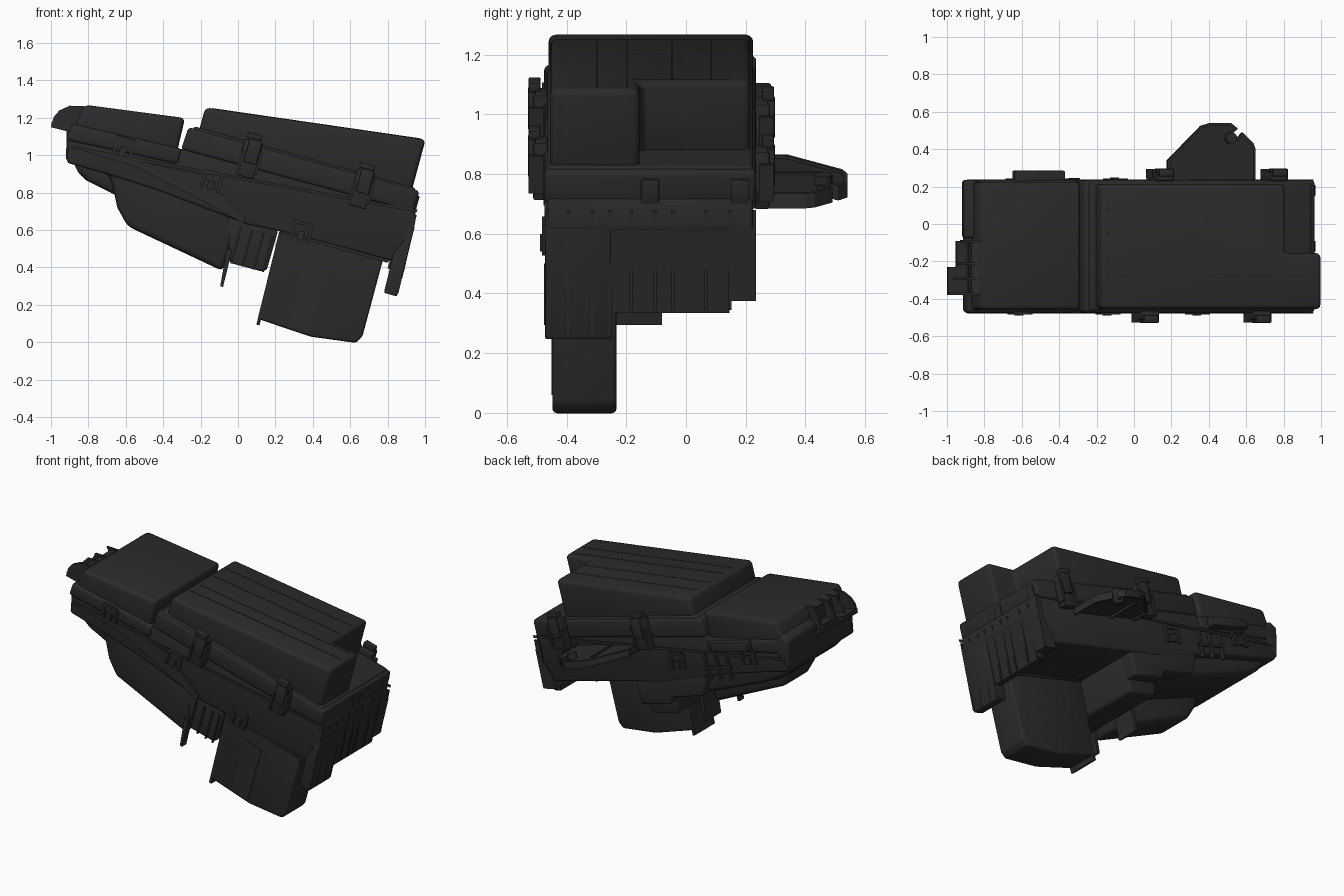
import bpy, bmesh, math
from mathutils import Matrix, Vector

mat = bpy.data.materials.new("black_plastic")
mat.diffuse_color = (0.024, 0.024, 0.024, 1)
TILT = math.radians(15.5)


def finish(name, bm, bevel=0.0, seg=3):
    bmesh.ops.recalc_face_normals(bm, faces=bm.faces)
    if bevel:
        edges = [e for e in bm.edges if len(e.link_faces) == 2 and e.calc_face_angle() > 0.3]
        bmesh.ops.bevel(bm, geom=edges, offset=bevel, segments=seg, profile=0.5,
                        affect='EDGES', clamp_overlap=True)
    me = bpy.data.meshes.new(name)
    bm.to_mesh(me)
    bm.free()
    me.materials.append(mat)
    ob = bpy.data.objects.new(name, me)
    bpy.context.collection.objects.link(ob)
    return ob


def prof(name, pts, y0, y1, bevel=0.0):
    """Front (x, z) outline extruded from y0 to y1."""
    bm = bmesh.new()
    a = [bm.verts.new((x, y0, z)) for x, z in pts]
    b = [bm.verts.new((x, y1, z)) for x, z in pts]
    n = len(pts)
    bm.faces.new(a)
    bm.faces.new(b)
    for i in range(n):
        bm.faces.new((a[i], a[(i + 1) % n], b[(i + 1) % n], b[i]))
    return finish(name, bm, bevel)


def slab(name, outline, top, bottom, bevel=0.0, lean=0.27):
    """Plan (x, y) outline between two sloping planes z = a + b*x, sides leaning."""
    bm = bmesh.new()
    t, b = [], []
    for x, y in outline:
        z = top[0] + top[1] * x
        s = (z - bottom[0] - bottom[1] * x) / (1 - bottom[1] * lean)
        t.append(bm.verts.new((x, y, z)))
        b.append(bm.verts.new((x - lean * s, y, z - s)))
    n = len(t)
    bm.faces.new(t)
    bm.faces.new(b)
    for i in range(n):
        bm.faces.new((t[i], t[(i + 1) % n], b[(i + 1) % n], b[i]))
    return finish(name, bm, bevel)


def tbox(name, c, size, bevel=0.0, tilt=TILT):
    """Box tilted like the housing."""
    bm = bmesh.new()
    bmesh.ops.create_cube(bm, size=1.0)
    m = Matrix.Translation(Vector(c)) @ Matrix.Rotation(tilt, 4, 'Y') @ Matrix.Diagonal((*size, 1))
    bmesh.ops.transform(bm, matrix=m, verts=bm.verts)
    return finish(name, bm, bevel, 2)


def cyl(name, c, r, h):
    bm = bmesh.new()
    bmesh.ops.create_cone(bm, cap_ends=True, segments=20, radius1=r, radius2=r, depth=h)
    bmesh.ops.transform(bm, matrix=Matrix.Translation(Vector(c)) @ Matrix.Rotation(TILT, 4, 'Y'),
                        verts=bm.verts)
    return finish(name, bm)


# lids
slab("main_lid", [(-0.175, -0.455), (1.003, -0.455), (1.003, -0.155), (0.81, -0.155),
                  (0.81, 0.215), (-0.175, 0.215)], (1.23, -0.145), (1.035, -0.265), 0.025)
prof("left_lid", [(-0.82, 1.27), (-0.283, 1.199), (-0.33, 1.0), (-0.89, 1.12)], -0.46, 0.225, 0.025)
for y in (-0.3, -0.2, -0.05, 0.08):
    x1 = 0.97 if y < -0.16 else 0.78
    slab("lid_ridge", [(-0.14, y), (x1, y), (x1, y + 0.006), (-0.14, y + 0.006)],
         (1.232, -0.145), (1.22, -0.145))

# skirts around the lids
prof("main_lid_skirt", [(-0.265, 1.15), (0.97, 0.81), (0.94, 0.695), (-0.305, 1.03)], -0.475, 0.235, 0.02)
prof("skirt_step", [(-0.235, 1.155), (0.95, 0.825), (0.94, 0.76), (-0.26, 1.11)], -0.465, 0.225, 0.015)
prof("left_lid_skirt", [(-0.89, 1.17), (-0.3, 1.035), (-0.32, 0.95), (-0.92, 1.08)], -0.475, 0.235, 0.02)
for y in (-0.478, 0.233):
    prof("skirt_rail", [(-0.89, 1.05), (0.96, 0.71), (0.955, 0.695), (-0.893, 1.035)], y, y + 0.006)

# housing
prof("housing", [(-0.90, 1.15), (-0.3, 1.03), (-0.2, 1.06), (0.0, 1.0), (0.95, 0.72), (0.945, 0.62),
                 (0.82, 0.435), (0.22, 0.595), (0.05, 0.63), (-0.45, 0.82), (-0.72, 0.905),
                 (-0.915, 0.96)], -0.465, 0.225, 0.015)
prof("middle_block", [(-0.06, 0.72), (-0.045, 0.425), (0.13, 0.378), (0.155, 0.39), (0.215, 0.6)],
     -0.455, 0.145, 0.012)
prof("middle_block_rear", [(-0.3, 0.78), (-0.28, 0.63), (-0.05, 0.56), (-0.04, 0.51), (0.17, 0.455), (0.215, 0.6)],
     0.1, 0.222, 0.012)
prof("front_bulge", [(-0.82, 1.02), (-0.68, 0.88), (-0.645, 0.72), (-0.59, 0.62), (-0.08, 0.38),
                     (0.0, 0.64), (-0.2, 0.82), (-0.5, 0.96)], -0.455, -0.19, 0.03)
prof("rear_bulge", [(-0.88, 0.97), (-0.86, 0.91), (-0.81, 0.865), (-0.66, 0.79), (-0.25, 0.62),
                    (0.0, 0.56), (-0.3, 0.9)], -0.42, 0.17, 0.03)
prof("bulge_brow", [(-0.88, 1.04), (-0.55, 0.94), (-0.25, 0.79), (0.03, 0.635), (0.04, 0.67), (-0.2, 0.9)],
     -0.474, -0.4)
prof("hanging_tab", [(-0.06, 0.5), (-0.095, 0.30), (-0.08, 0.295), (-0.03, 0.5)], -0.235, -0.08)
prof("front_hanging_tab", [(-0.06, 0.5), (-0.095, 0.30), (-0.08, 0.295), (-0.03, 0.5)], -0.476, -0.43)
for x in (-0.03, 0.03, 0.09, 0.14):
    tbox("middle_rib", (x + 0.02, -0.458, 0.51 - 0.27 * x), (0.01, 0.014, 0.2))

# deep well under the front right
prof("deep_well", [(0.215, 0.62), (0.225, 0.59), (0.115, 0.122), (0.39, 0.03), (0.63, -0.003), (0.665, 0.03),
                   (0.78, 0.46)], -0.447, -0.233, 0.022)
prof("well_fin", [(0.22, 0.59), (0.098, 0.095), (0.115, 0.09), (0.24, 0.585)], -0.445, -0.235)
prof("well_panel", [(0.37, 0.45), (0.49, 0.415), (0.385, 0.06), (0.265, 0.09)], -0.451, -0.44)
prof("well_collar", [(0.23, 0.60), (0.81, 0.44), (0.80, 0.425), (0.225, 0.585)], -0.46, -0.225)

# right end: flange and ribbed wall
prof("end_flange", [(0.945, 0.62), (0.85, 0.245), (0.78, 0.265), (0.83, 0.47)], -0.472, -0.25, 0.008)
prof("end_wall", [(0.94, 0.62), (0.868, 0.335), (0.82, 0.345), (0.84, 0.47)], -0.25, 0.145)
prof("end_wall_corner", [(0.945, 0.62), (0.885, 0.375), (0.80, 0.395), (0.82, 0.47)], 0.145, 0.235)
for y in (-0.47, -0.4, -0.32, -0.26, -0.19, -0.11, -0.05, 0.06, 0.14, 0.222):
    low = 0.26 if y < -0.25 else 0.345 if y < 0.15 else 0.38
    xl = 0.95 - (0.66 - low) * 0.257
    prof("end_rib", [(0.955, 0.68), (xl + 0.01, low), (xl - 0.03, low), (0.92, 0.68)], y, y + 0.012)
for y in (-0.12, 0.18):
    tbox("end_latch", (0.95, y, 0.74), (0.02, 0.06, 0.09), 0.005)

# large latches, front and back
def latch(x, z, side, y):
    tbox("latch_plate", (x, y, z), (0.1, 0.05, 0.2), 0.008)
    tbox("latch_arm", (x + 0.02, y + side * 0.03, z + 0.04), (0.07, 0.025, 0.13), 0.005)
    tbox("latch_hook", (x + 0.03, y + side * 0.02, z + 0.12), (0.08, 0.04, 0.03), 0.005)
    for d in (-0.05, 0.05):
        tbox("latch_cheek", (x + d, y + side * 0.015, z - 0.02), (0.015, 0.05, 0.13))

for x, z in ((0.06, 0.98), (0.66, 0.82)):
    latch(x, z, -1, -0.487)
for x, z in ((0.14, 0.95), (0.75, 0.79)):
    latch(x, z, 1, 0.255)

# small clip frames on the walls
def clip(x, z, y, side):
    for d in (-0.045, 0.045):
        tbox("clip_side", (x + d, y, z - d * 0.277), (0.018, 0.02, 0.1))
    tbox("clip_top", (x + 0.013, y, z + 0.045), (0.1, 0.02, 0.018))
    tbox("clip_tongue", (x - 0.005, y + side * 0.006, z - 0.02), (0.035, 0.02, 0.05))

for x, z in ((-0.61, 1.04), (-0.14, 0.86), (0.34, 0.59)):
    clip(x, z, -0.473, -1)
for x, z in ((-0.1, 0.82), (-0.62, 0.99)):
    clip(x, z, 0.233, 1)

# back wall details
tbox("back_ledge", (-0.51, 0.25, 1.04), (0.28, 0.07, 0.06), 0.008)
for x in (-0.48, -0.4, -0.32):
    tbox("back_rib", (x, 0.23, 0.87 - 0.27 * (x + 0.4)), (0.015, 0.03, 0.18))
tbox("back_rib_bar", (-0.4, 0.23, 0.86), (0.2, 0.025, 0.015))

# mounting bracket on the back
outline = [(0.18, 0.2), (0.18, 0.34), (0.36, 0.525), (0.41, 0.54), (0.52, 0.54), (0.555, 0.51), (0.52, 0.475),
           (0.545, 0.45), (0.58, 0.49), (0.64, 0.43), (0.65, 0.40), (0.65, 0.2)]
slab("bracket_plate", outline, (0.905, -0.277), (0.88, -0.277))
for i in range(len(outline) - 1):
    a, b = Vector(outline[i]), Vector(outline[i + 1])
    n = Vector((b.y - a.y, a.x - b.x)).normalized() * 0.014
    slab("bracket_rim", [a, b, b + n, a + n], (0.915, -0.277), (0.865, -0.277), lean=0)
slab("bracket_web", [(0.37, 0.2), (0.385, 0.2), (0.385, 0.45), (0.37, 0.45)], (0.912, -0.277), (0.865, -0.277))
cyl("bracket_boss", (0.51, 0.46, 0.755), 0.03, 0.09)

# left end mounting tab: sloping plates with arched gussets
prof("left_tab_plate", [(-1.0, 1.15), (-0.995, 1.18), (-0.82, 1.14), (-0.82, 1.105)], -0.38, -0.23)
prof("left_tab_step", [(-0.955, 1.14), (-0.95, 1.17), (-0.82, 1.14), (-0.82, 1.105)], -0.23, -0.09)
for y, x in ((-0.38, -1.0), (-0.3, -0.97), (-0.22, -0.955), (-0.1, -0.93)):
    prof("left_tab_gusset", [(x, 1.15), (x + 0.015, 1.205), (x + 0.045, 1.24), (-0.9, 1.265), (-0.82, 1.262),
                             (-0.82, 1.11)], y, y + 0.014)
prof("left_tab_back", [(-0.89, 1.13), (-0.87, 1.25), (-0.82, 1.262), (-0.8, 1.1)], -0.38, -0.09)
prof("left_corner", [(-0.915, 1.17), (-0.86, 1.2), (-0.8, 1.1), (-0.92, 0.97)], -0.075, 0.235, 0.015)

bpy.ops.object.select_all(action='SELECT')
bpy.context.view_layer.objects.active = bpy.context.selected_objects[0]
bpy.ops.object.shade_smooth_by_angle(angle=math.radians(35))
